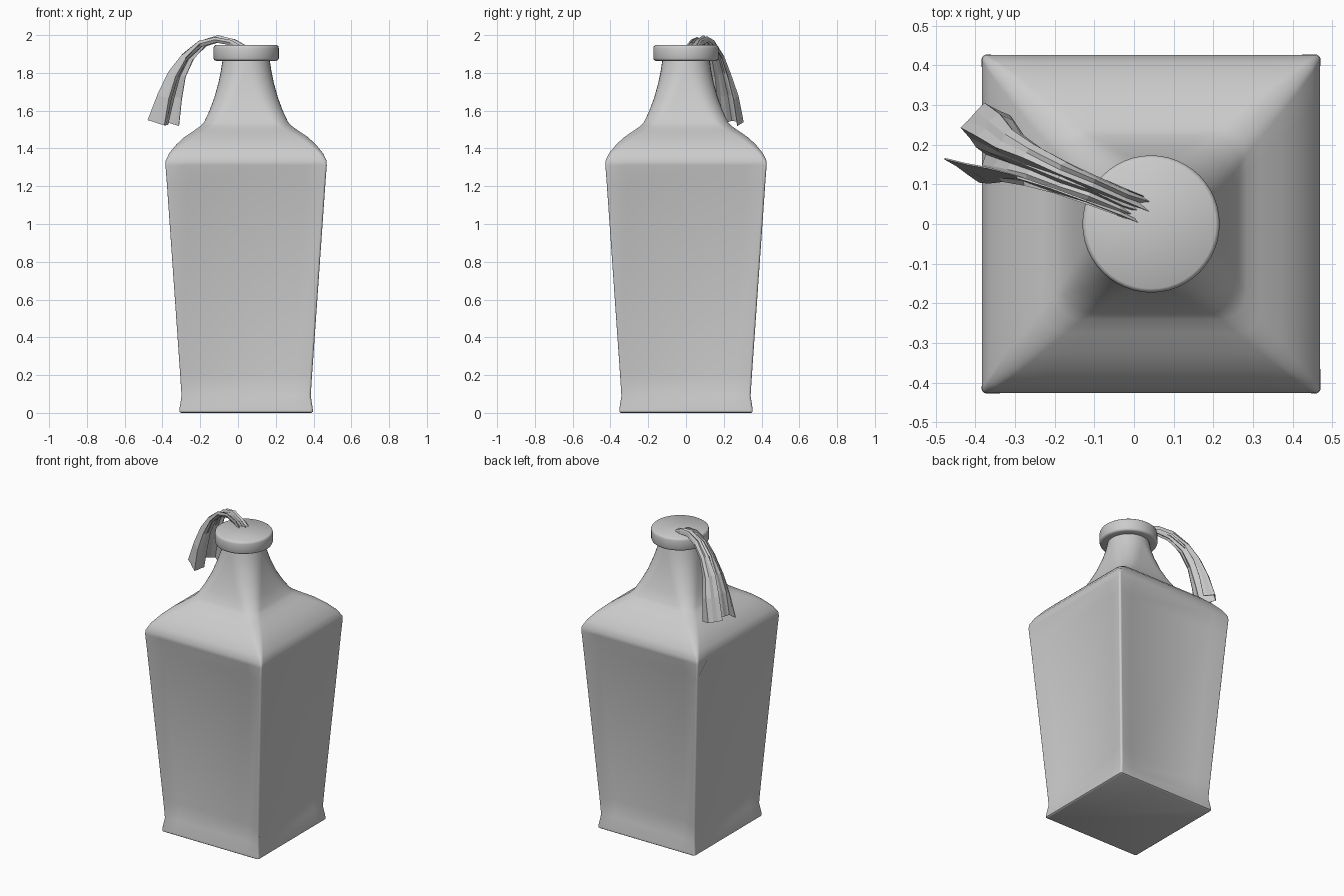
import bpy, bmesh, math, random
from mathutils import Vector

if "Cube" in bpy.data.objects:
    bpy.data.objects.remove(bpy.data.objects["Cube"])

random.seed(4)
CX = 0.043  # bottle axis


def make_object(name, bm, smooth=None):
    bmesh.ops.remove_doubles(bm, verts=bm.verts, dist=0.0002)
    bmesh.ops.recalc_face_normals(bm, faces=bm.faces)
    me = bpy.data.meshes.new(name)
    bm.to_mesh(me)
    bm.free()
    ob = bpy.data.objects.new(name, me)
    bpy.context.collection.objects.link(ob)
    if smooth:
        bpy.ops.object.select_all(action='DESELECT')
        ob.select_set(True)
        bpy.context.view_layer.objects.active = ob
        bpy.ops.object.shade_smooth_by_angle(angle=math.radians(smooth))
    return ob


def loft(bm, rings, closed=True):
    rows = [[bm.verts.new(p) for p in ring] for ring in rings]
    n = len(rows[0])
    for a, b in zip(rows, rows[1:]):
        for i in range(n if closed else n - 1):
            j = (i + 1) % n
            bm.faces.new((a[i], a[j], b[j], b[i]))
    if closed:
        bm.faces.new(rows[0])
        bm.faces.new(rows[-1])


def rounded_square(z, w, r, recess):
    """Square ring with rounded corners and optionally pushed-in side middles."""
    pts = []
    for k in range(4):
        c, s = round(math.cos(k * math.pi / 2)), round(math.sin(k * math.pi / 2))
        flat = w - r
        local = [(w - recess, -flat * 0.76), (w - recess, flat * 0.76)]
        for i in range(9):
            t = i / 8 * math.pi / 2
            local.append((flat + r * math.cos(t), flat + r * math.sin(t)))
        pts += [(CX + c * x - s * y, s * x + c * y, z) for x, y in local]
    return pts


# Bottle body: height, half width, corner radius, panel recess
profile = [
    (0.0, 0.345, 0.01, 0), (0.006, 0.353, 0.012, 0), (0.02, 0.353, 0.012, 0),
    (0.09, 0.342, 0.012, 0.012), (0.2, 0.349, 0.012, 0.03),
    (1.22, 0.42, 0.012, 0.03), (1.31, 0.427, 0.012, 0.003),
    (1.335, 0.426, 0.014, 0), (1.375, 0.407, 0.025, 0), (1.42, 0.37, 0.04, 0),
    (1.46, 0.327, 0.05, 0), (1.495, 0.275, 0.06, 0), (1.52, 0.24, 0.065, 0),
    (1.54, 0.222, 0.075, 0), (1.6, 0.194, 0.09, 0), (1.67, 0.168, 0.105, 0),
    (1.75, 0.146, 0.115, 0), (1.81, 0.134, 0.125, 0), (1.88, 0.123, 0.123, 0)]
bm = bmesh.new()
loft(bm, [rounded_square(*p) for p in profile])
make_object("bottle_body", bm, 40)

# Round lip on the neck
bm = bmesh.new()
lip = [(1.864, 0.12), (1.864, 0.16), (1.868, 0.169), (1.877, 0.173),
       (1.932, 0.173), (1.942, 0.17), (1.947, 0.163)]
loft(bm, [[(CX + r * math.cos(a), r * math.sin(a), z)
           for a in (math.tau * i / 48 for i in range(48))] for z, r in lip])
make_object("bottle_lip", bm, 50)

# Pleated rag: plan x, height, width scale, fold-depth scale along its path
path = [(0.03, 1.935, .38, .18), (-0.03, 1.968, .37, .2), (-0.11, 1.985, .38, .2),
        (-0.19, 1.962, .43, .25), (-0.27, 1.892, .52, .4), (-0.325, 1.795, .66, .55),
        (-0.365, 1.68, .9, .75), (-0.4, 1.54, 1, .95)]
# Fold pattern at the hem: across, outward
hem = [(-.058, .063), (-.084, -.045), (-.012, -.037),
       (.027, .054), (.105, .021), (.099, -.057)]
heading = Vector((-0.927, 0.375, 0))
across = Vector((0.375, 0.927, 0))
cols = []
for (a, b), (c, d) in zip(hem, hem[1:]):
    for t in (0, 1 / 3, 2 / 3):
        cols.append((a + (c - a) * t, b + (d - b) * t))
cols.append(hem[-1])
centres = [Vector((x, 0.03 + (0.02 - x) * 0.4, z)) for x, z, _, _ in path]
rings = []
for i, (_, _, ws, ds) in enumerate(path):
    tan = (centres[min(i + 1, len(path) - 1)] - centres[max(i - 1, 0)]).normalized()
    normal = across.cross(tan).normalized()
    if normal.dot(heading) + normal.z < 0:
        normal = -normal
    ring = []
    for j, (s, n) in enumerate(cols):
        pleat = (0.007 if j % 2 else -0.007) * (1 - ds) + random.uniform(-.003, .003)
        ring.append(centres[i] + across * (s * ws + random.uniform(-.003, .003))
                    + normal * (n * ds + pleat))
    rings.append(ring)
top = max(p.z for r in rings for p in r)
for r in rings:
    for p in r:
        p.z += 1.998 - top
bm = bmesh.new()
loft(bm, rings, closed=False)
rag = make_object("cloth_rag", bm)
solid = rag.modifiers.new("thickness", 'SOLIDIFY')
solid.thickness = 0.004
solid.offset = 0
